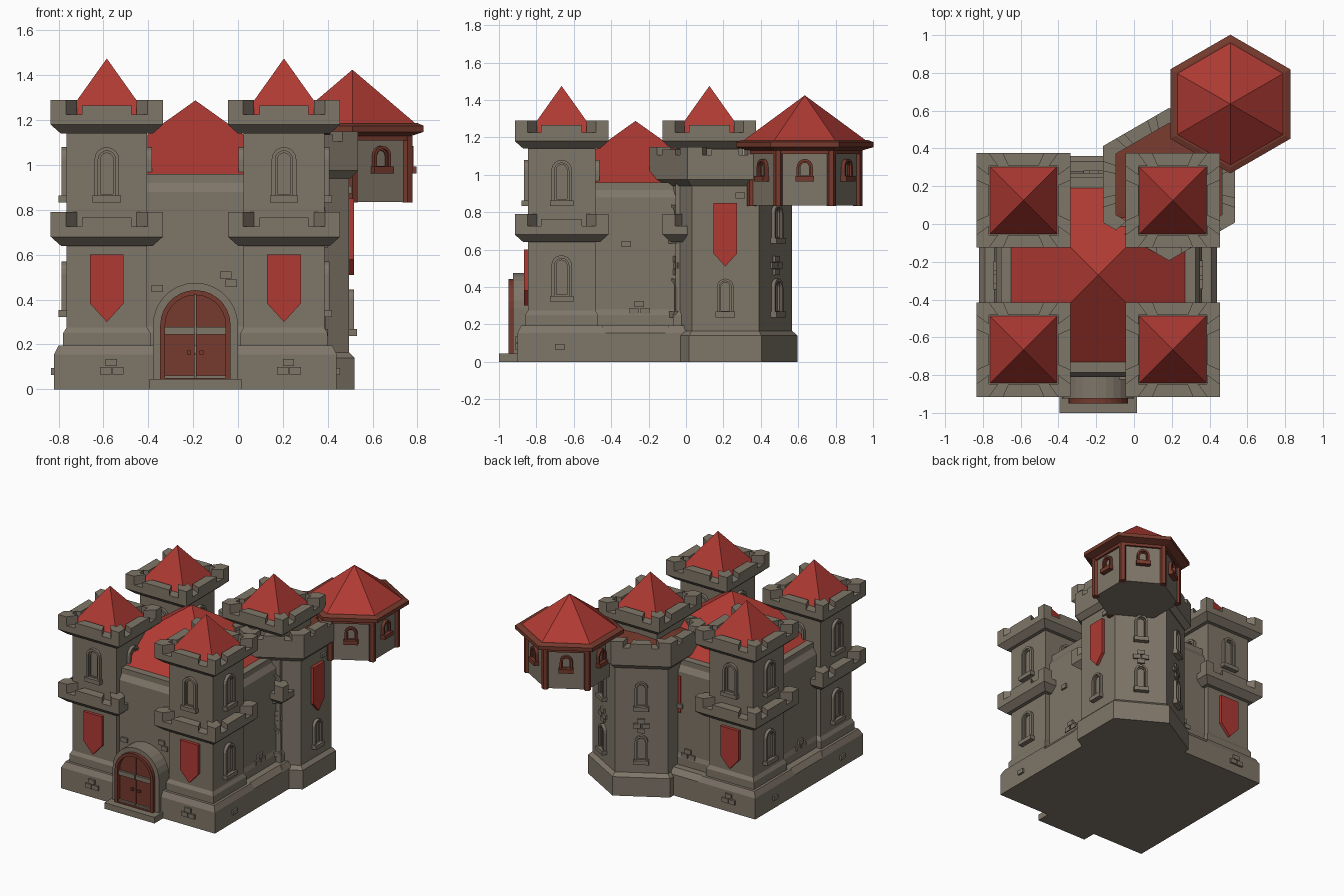
import bpy, bmesh, math
from mathutils import Vector

if "Cube" in bpy.data.objects:
    bpy.data.objects.remove(bpy.data.objects["Cube"])


def material(name, rgb):
    m = bpy.data.materials.new(name)
    m.diffuse_color = (*rgb, 1)
    m.use_nodes = True
    m.node_tree.nodes["Principled BSDF"].inputs["Base Color"].default_value = m.diffuse_color
    return m


STONE = material("warm grey stone", (0.212, 0.180, 0.140))
RED = material("red tile and cloth", (0.430, 0.042, 0.033))
WOOD = material("brown wood", (0.180, 0.042, 0.026))


def finish(name, bm, mat):
    bmesh.ops.recalc_face_normals(bm, faces=bm.faces)
    me = bpy.data.meshes.new(name)
    bm.to_mesh(me)
    bm.free()
    me.materials.append(mat)
    ob = bpy.data.objects.new(name, me)
    bpy.context.collection.objects.link(ob)
    return ob


def corners(n, c, a, z):
    """Corners of a regular n-gon with apothem a and one flat side facing +x."""
    r = a / math.cos(math.pi / n)
    return [Vector((c[0] + r * math.cos((k - 0.5) * 2 * math.pi / n),
                    c[1] + r * math.sin((k - 0.5) * 2 * math.pi / n), z)) for k in range(n)]


def prism(name, n, c, profile, mat):
    """Loft n-gon rings through (apothem, z) pairs; apothem 0 makes an apex."""
    bm = bmesh.new()
    rings = []
    for a, z in profile:
        pts = corners(n, c, a, z) if a > 0 else [Vector((c[0], c[1], z))]
        rings.append([bm.verts.new(p) for p in pts])
    bm.faces.new(rings[0])
    for lo, hi in zip(rings, rings[1:]):
        for k in range(n):
            j = (k + 1) % n
            bm.faces.new([lo[k], lo[j], hi[j], hi[k]] if len(hi) > 1 else [lo[k], lo[j], hi[0]])
    if len(rings[-1]) > 1:
        bm.faces.new(rings[-1])
    return finish(name, bm, mat)


def battlement(name, n, c, a, thick, z0, spans):
    """Wall pieces along each side of an n-gon; spans are (start, end, top)."""
    bm = bmesh.new()
    outer, inner = corners(n, c, a, z0), corners(n, c, a - thick, z0)
    for k in range(n):
        j = (k + 1) % n
        for s, e, top in spans:
            base = [outer[k].lerp(outer[j], s), outer[k].lerp(outer[j], e),
                    inner[k].lerp(inner[j], e), inner[k].lerp(inner[j], s)]
            lo = [bm.verts.new(p) for p in base]
            hi = [bm.verts.new((p.x, p.y, top)) for p in base]
            bm.faces.new(lo)
            bm.faces.new(hi)
            for q in range(4):
                bm.faces.new([lo[q], lo[q - 1], hi[q - 1], hi[q]])
    return finish(name, bm, STONE)


def on_face(c, deg):
    """Map (across, z, outward distance from c) onto a wall facing deg."""
    s, k = math.sin(math.radians(deg)), math.cos(math.radians(deg))
    return lambda u, z, d: (c[0] - s * u + k * d, c[1] + k * u + s * d, z)


def plate(name, pts, d0, d1, mat, at, hole=None):
    """Extrude a wall outline from d0 to d1, optionally with a matching hole."""
    bm = bmesh.new()
    loops = [[[bm.verts.new(at(u, z, d)) for u, z in ring] for d in (d0, d1)]
             for ring in ([pts, hole] if hole else [pts])]
    n = len(pts)
    for k in range(n):
        for lo, hi in loops:
            bm.faces.new([lo[k - 1], lo[k], hi[k], hi[k - 1]])
        if hole:
            for o, i in zip(loops[0], loops[1]):
                bm.faces.new([o[k - 1], o[k], i[k], i[k - 1]])
    if not hole:
        for ring in loops[0]:
            bm.faces.new(ring)
    return finish(name, bm, mat)


def rect(u, z, w, h):
    return [(u - w / 2, z), (u + w / 2, z), (u + w / 2, z + h), (u - w / 2, z + h)]


def arch(hw, z0, spring, n=8):
    return [(-hw, z0), (hw, z0)] + [(hw * math.cos(math.pi * k / n), spring + hw * math.sin(math.pi * k / n))
                                    for k in range(n + 1)]


def window(c, deg, dist, z, h, hw, mat=STONE):
    at = on_face(c, deg)
    sp, w = z + h - hw, hw * 0.3
    plate("window_frame", arch(hw, z, sp), dist - 0.02, dist + 0.022, mat, at, arch(hw - w, z + w, sp))
    plate("window_inner_frame", arch(hw - w, z + w, sp), dist - 0.02, dist + 0.01, mat, at,
          arch(hw - 1.6 * w, z + 1.6 * w, sp))
    plate("window_sill", rect(0, z - 0.012, hw * 2.3, 0.03), dist - 0.02, dist + 0.035, mat, at)


def banner(c, deg, dist, z0, z1, hw):
    plate("banner", [(-hw, z1), (-hw, z0 + hw * 1.1), (0, z0), (hw, z0 + hw * 1.1), (hw, z1)],
          dist - 0.01, dist + 0.022, RED, on_face(c, deg))


def bricks(c, deg, dist, spots):
    for u, z in spots:
        plate("raised_brick", rect(u, z - 0.016, 0.05, 0.032), dist - 0.02, dist + 0.014, STONE, on_face(c, deg))


# Main hall: plinth, walls and hipped roof
HALL = (-0.19, -0.27)
prism("hall_walls", 4, HALL, [(0.63, 0), (0.63, 0.155), (0.60, 0.195), (0.55, 0.195), (0.55, 0.25), (0.54, 0.28),
                              (0.54, 0.88), (0.515, 0.92), (0.515, 0.96)], STONE)
prism("hall_roof", 4, HALL, [(0.468, 0.955), (0, 1.288)], RED)

# Four square corner towers
for sx in (-1, 1):
    for sy in (-1, 1):
        c = (HALL[0] + sx * 0.395, HALL[1] + sy * 0.395)
        prism("tower_body", 4, c, [(0.235, 0), (0.235, 0.155), (0.215, 0.195), (0.195, 0.195), (0.195, 0.25),
                                   (0.18, 0.275), (0.18, 1.2)], STONE)
        for z in (0.64, 1.14):
            prism("tower_ledge", 4, c, [(0.205, z), (0.25, z + 0.04), (0.25, z + 0.085)], STONE)
            battlement("tower_merlons", 4, c, 0.25, 0.068, z + 0.08,
                       [(0, 0.135, z + 0.15), (0.28, 0.72, z + 0.125), (0.865, 1, z + 0.15)])
        prism("tower_roof", 4, c, [(0.18, 1.222), (0, 1.475)], RED)
        for deg in (0, 90, 180, 270):
            window(c, deg, 0.18, 0.845, 0.235, 0.055)
        side, end = (0 if sx > 0 else 180), sy * 90
        window(c, side, 0.18, 0.335, 0.235, 0.055)
        banner(c, end, 0.18, 0.30, 0.60, 0.075)
        for deg in (side, end):
            bricks(c, deg, 0.235, [(0.02, 0.12), (-0.005, 0.083), (0.05, 0.083)] if deg == end else [(-0.01, 0.08)])

# Loose bricks on the hall walls
bricks(HALL, -90, 0.54, [(-0.17, 0.45), (0.135, 0.51), (0.16, 0.473)])
for deg in (0, 90, 180):
    bricks(HALL, deg, 0.54, [(-0.05, 0.63), (0.02, 0.308), (-0.008, 0.272), (0.052, 0.272)])

# Entrance: step, stone arch, wooden frame, door, bars and handles
DOOR = on_face(HALL, -90)
plate("door_step", rect(0, 0, 0.41, 0.045), 0.5, 0.73, STONE, DOOR)
plate("door_stone_arch", arch(0.19, 0, 0.285, 14), 0.5, 0.655, STONE, DOOR, arch(0.155, 0.02, 0.285, 14))
plate("door_wood_frame", arch(0.157, 0.03, 0.285, 14), 0.5, 0.68, WOOD, DOOR, arch(0.135, 0.05, 0.285, 14))
for s in (-1, 1):
    leaf = [(s * 0.003, 0.045), (s * 0.137, 0.045)] + [
        (s * max(0.003, 0.137 * math.cos(t * math.pi / 16)), 0.285 + 0.137 * math.sin(t * math.pi / 16))
        for t in range(9)]
    plate("door_leaf", leaf, 0.5, 0.65, WOOD, DOOR)
    plate("door_handle", rect(s * 0.028, 0.155, 0.018, 0.018), 0.64, 0.668, WOOD, DOOR)
    for z, h in ((0.245, 0.032), (0.045, 0.016)):
        plate("door_bar", rect(s * 0.071, z, 0.136, h), 0.64, 0.665, STONE, DOOR)

# Six-sided rear tower
KEEP = (0.185, 0.21)
prism("keep_body", 6, KEEP, [(0.335, 0), (0.335, 0.14), (0.31, 0.165), (0.31, 0.95)], STONE)
prism("keep_ledge", 6, KEEP, [(0.315, 0.94), (0.35, 0.975), (0.35, 1.05)], STONE)
battlement("keep_parapet", 6, KEEP, 0.35, 0.07, 1.04, [(0, 0.2, 1.15), (0.2, 0.32, 1.105),
                                                       (0.32, 0.68, 1.135), (0.68, 0.8, 1.105), (0.8, 1, 1.15)])
prism("keep_floor", 6, KEEP, [(0.285, 1.04), (0.285, 1.07), (0, 1.1)], WOOD)
for deg in (0, 60, 120, 180, 300):
    window(KEEP, deg, 0.31, 0.25, 0.195, 0.045)
    if deg in (0, 180):
        banner(KEEP, deg, 0.31, 0.51, 0.85, 0.063)
        bricks(KEEP, deg, 0.31, [(0.08, 0.89)])
    else:
        window(KEEP, deg, 0.31, 0.645, 0.195, 0.045)
        bricks(KEEP, deg, 0.31, [(0, 0.55), (-0.03, 0.515), (0.03, 0.515), (0, 0.48)])

# Overhanging six-sided turret with wooden posts and eaves
TURRET = (0.51, 0.635)
prism("turret_body", 6, TURRET, [(0.25, 0.835), (0.25, 1.14)], STONE)
for p in corners(6, TURRET, 0.245, 0):
    prism("turret_post", 6, p, [(0.022, 0.833), (0.022, 1.13)], WOOD)
prism("turret_eaves", 6, TURRET, [(0.265, 1.11), (0.265, 1.13), (0.318, 1.148), (0.318, 1.175), (0.29, 1.187)], WOOD)
prism("turret_roof", 6, TURRET, [(0.288, 1.18), (0, 1.425)], RED)
for deg in range(0, 360, 60):
    window(TURRET, deg, 0.25, 0.975, 0.11, 0.043, WOOD)
